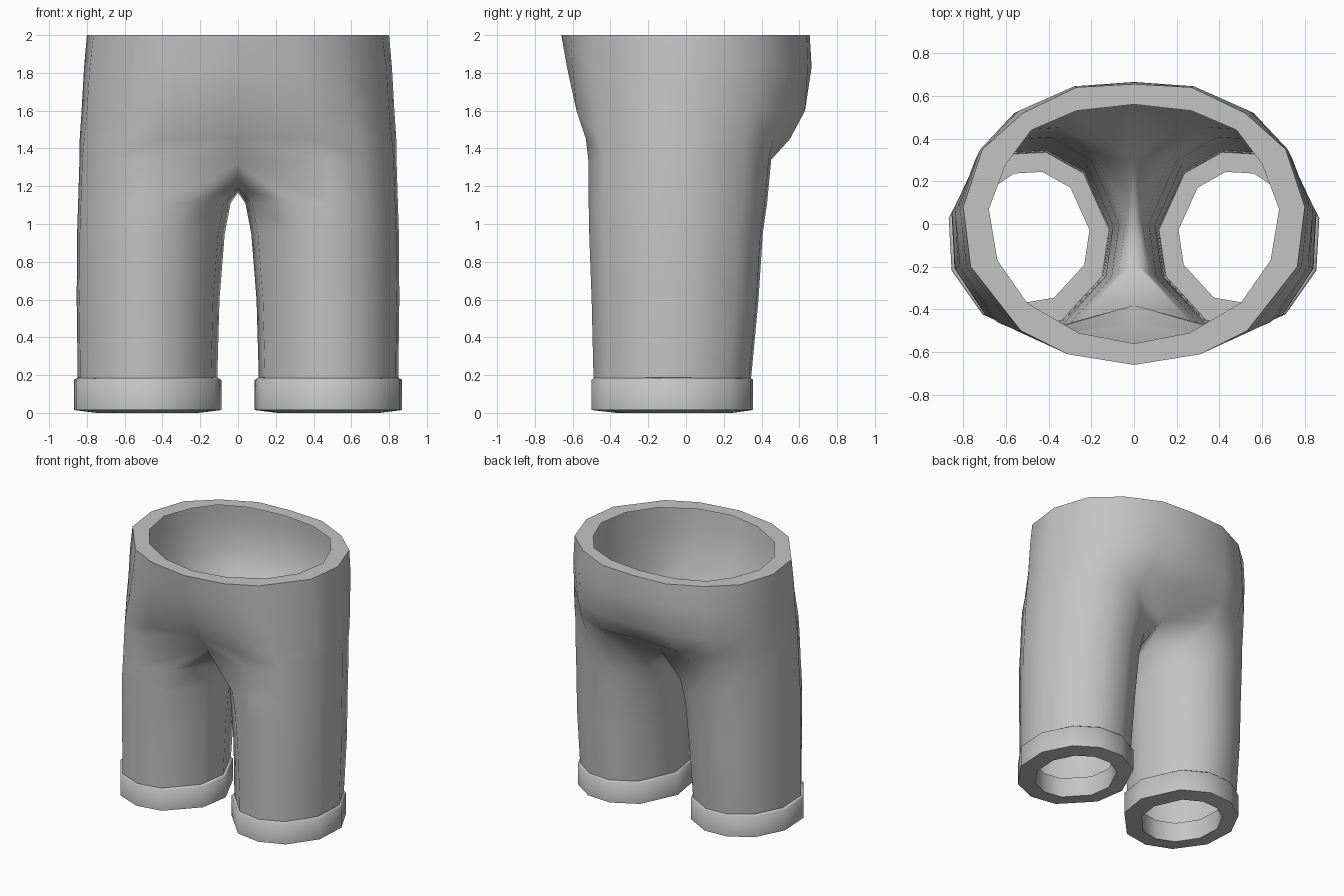
import bpy, bmesh, math

if "Cube" in bpy.data.objects:
    bpy.data.objects.remove(bpy.data.objects["Cube"])

cloth = bpy.data.materials.new("grey cloth")
cloth.diffuse_color = (0.55, 0.55, 0.55, 1)
cloth.use_nodes = True
cloth.node_tree.nodes["Principled BSDF"].inputs["Base Color"].default_value = cloth.diffuse_color

# leg cross-section: seven outer corners (front to back), then four inner ones
ANGLES = [276, 305, 340, 13, 45, 73, 101, 132, 174, 205, 247]


def oval(cx, cy, rx, ry, z, angles=ANGLES):
    return [(cx + rx * math.cos(math.radians(a)),
             cy + ry * math.sin(math.radians(a)), z) for a in angles]


def add_ring(bm, points):
    return [bm.verts.new(p) for p in points]


def bridge(bm, a, b, closed):
    n = len(a)
    for i in range(n if closed else n - 1):
        j = (i + 1) % n
        bm.faces.new((a[i], a[j], b[j], b[i]))


def sharpen(bm, ring):
    for e in bm.edges:
        if e.verts[0] in ring and e.verts[1] in ring:
            e.smooth = False


def finish(bm, name):
    bmesh.ops.recalc_face_normals(bm, faces=bm.faces)
    # the outermost side face must look outward
    side = max(bm.faces, key=lambda f: f.calc_center_median().x)
    if side.normal.x < 0:
        bmesh.ops.reverse_faces(bm, faces=bm.faces)
    for f in bm.faces:
        f.smooth = True
    mesh = bpy.data.meshes.new(name)
    bm.to_mesh(mesh)
    bm.free()
    mesh.materials.append(cloth)
    ob = bpy.data.objects.new(name, mesh)
    bpy.context.collection.objects.link(ob)
    mirror = ob.modifiers.new("mirror", 'MIRROR')
    mirror.use_clip = True
    mirror.merge_threshold = 0.001
    return ob


# --- trousers: half rings from the waist down to the hips, x = 0 at both ends
HIPS = [
    (2.00, [(0, -.66), (.31, -.61), (.53, -.5), (.765, -.2), (.80, .08),
            (.71, .35), (.52, .52), (.27, .64), (0, .655)]),
    (1.83, [(0, -.63), (.32, -.60), (.55, -.5), (.785, -.2), (.815, .07),
            (.72, .35), (.54, .53), (.28, .645), (0, .665)]),
    (1.60, [(0, -.56), (.36, -.58), (.60, -.475), (.80, -.2), (.828, .06),
            (.73, .33), (.56, .52), (.30, .63), (0, .63)]),
    (1.45, [(0, -.47), (.40, -.53), (.64, -.46), (.815, -.2), (.838, .05),
            (.74, .31), (.57, .46), (.33, .55), (0, .53)]),
]
bm = bmesh.new()
rim = add_ring(bm, [(x, y, 2) for x, y in
                    [(0, -.56), (.26, -.51), (.50, -.37), (.64, -.17), (.68, .07),
                     (.60, .28), (.48, .44), (.27, .53), (0, .56)]])
hips = [add_ring(bm, [(x, y, z) for x, y in pts]) for z, pts in HIPS]
for a, b in zip([rim] + hips, hips):
    bridge(bm, a, b, False)

# crotch ring: outer corners plus a saddle along the centre line
outer = add_ring(bm, oval(.43, -.03, .42, .49, 1.34, ANGLES[:7]))
saddle = add_ring(bm, [(0, .30, 1.27), (0, .02, 1.165), (0, -.18, 1.19), (0, -.38, 1.32)])
bridge(bm, hips[-1], [saddle[3]] + outer + [saddle[0]], False)

# leg rings
LEG = [(.447, -.04, .41, .478, 1.11), (.465, -.05, .397, .465, .95),
       (.48, -.055, .384, .447, .60), (.483, -.07, .375, .422, .18)]
rings = [outer + saddle] + [add_ring(bm, oval(*p)) for p in LEG]
for a, b in zip(rings, rings[1:]):
    bridge(bm, a, b, True)
sharpen(bm, hips[0])
finish(bm, "trousers")

# --- cuffs: thick bands closed around each leg opening
CUFF = [(.483, -.07, .372, .418, .188), (.482, -.07, .396, .432, .175),
        (.482, -.07, .396, .432, .015), (.482, -.06, .275, .31, 0),
        (.482, -.06, .275, .31, .15), (.483, -.07, .368, .414, .15)]
bm = bmesh.new()
rings = [add_ring(bm, oval(*p)) for p in CUFF]
for a, b in zip(rings, rings[1:] + rings[:1]):
    bridge(bm, a, b, True)
for r in rings[2:]:
    sharpen(bm, r)
finish(bm, "cuffs")
